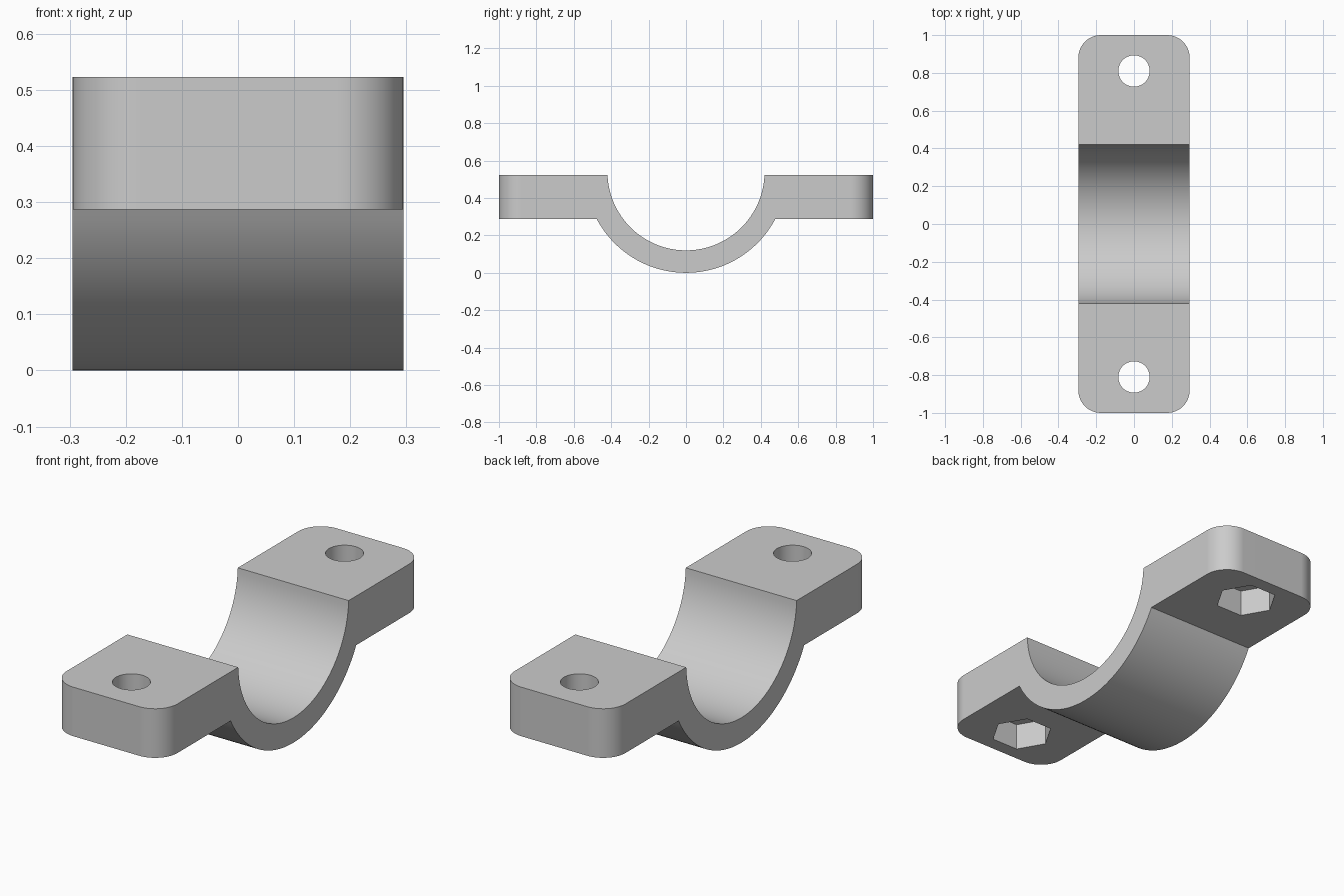
import bpy, bmesh
from math import asin, sin, cos, pi, radians

if "Cube" in bpy.data.objects:
    bpy.data.objects.remove(bpy.data.objects["Cube"])

HALF_W, TOP, UNDER = 0.295, 0.523, 0.287   # half width, flange top and underside
R_IN, R_OUT, AXIS = 0.42, 0.54, 0.54       # saddle radii and height of their axis
HOLE_Y, HOLE_R = 0.81, 0.083
NUT_R, NUT_DEPTH = 0.142, 0.13
CORNER = 0.12

grey = bpy.data.materials.new("light grey")
grey.use_nodes = True
grey.diffuse_color = (0.6, 0.6, 0.6, 1)
grey.node_tree.nodes["Principled BSDF"].inputs["Base Color"].default_value = (0.6, 0.6, 0.6, 1)


def arc(radius, z_end, steps=48):
    """Lower arc from -y to +y whose ends lie at height z_end."""
    reach = pi / 2 - asin((AXIS - z_end) / radius)
    angles = [reach * (2 * i / steps - 1) for i in range(steps + 1)]
    return [(radius * sin(a), AXIS - radius * cos(a)) for a in angles]


# Clamp body: side profile extruded across the width
profile = [(-1, TOP), (-1, UNDER)] + arc(R_OUT, UNDER) + [(1, UNDER), (1, TOP)]
profile += arc(R_IN, TOP)[::-1]
bm = bmesh.new()
face = bm.faces.new([bm.verts.new((-HALF_W, y, z)) for y, z in profile])
extruded = bmesh.ops.extrude_face_region(bm, geom=[face])["geom"]
bmesh.ops.translate(bm, vec=(2 * HALF_W, 0, 0),
                    verts=[g for g in extruded if isinstance(g, bmesh.types.BMVert)])

# Rounded vertical corners at both ends
ends = [e for e in bm.edges
        if all(abs(v.co.y) > 0.999 for v in e.verts)
        and abs(e.verts[0].co.z - e.verts[1].co.z) > 0.1]
bmesh.ops.bevel(bm, geom=ends, offset=CORNER, segments=12, profile=0.5, affect='EDGES')
bmesh.ops.recalc_face_normals(bm, faces=bm.faces)
mesh = bpy.data.meshes.new("clamp_half")
bm.to_mesh(mesh)
bm.free()
mesh.materials.append(grey)
clamp = bpy.data.objects.new("clamp_half", mesh)
bpy.context.collection.objects.link(clamp)
bpy.context.view_layer.objects.active = clamp


def cut(sides, radius, y, bottom, top):
    """Subtract an upright prism from the clamp."""
    bpy.ops.mesh.primitive_cylinder_add(vertices=sides, radius=radius, depth=top - bottom,
                                        location=(0, y, (top + bottom) / 2),
                                        rotation=(0, 0, pi / 2 if sides == 6 else 0))
    cutter = bpy.context.object
    cutter.hide_render = True
    cutter.data.materials.append(grey)
    bpy.context.view_layer.objects.active = clamp
    mod = clamp.modifiers.new("cut", 'BOOLEAN')
    mod.operation, mod.solver, mod.object = 'DIFFERENCE', 'EXACT', cutter
    bpy.ops.object.modifier_apply(modifier=mod.name)
    bpy.data.objects.remove(cutter)


# Bolt holes with hexagonal nut pockets underneath
for side in (-1, 1):
    cut(48, HOLE_R, side * HOLE_Y, 0.1, 0.7)
    cut(6, NUT_R, side * HOLE_Y, 0.1, UNDER + NUT_DEPTH)

# Smooth curved surfaces, crisp edges
bpy.ops.object.select_all(action='DESELECT')
clamp.select_set(True)
bpy.context.view_layer.objects.active = clamp
bpy.ops.object.shade_smooth_by_angle(angle=radians(30))
weighted = clamp.modifiers.new("even shading", 'WEIGHTED_NORMAL')
weighted.keep_sharp = True
